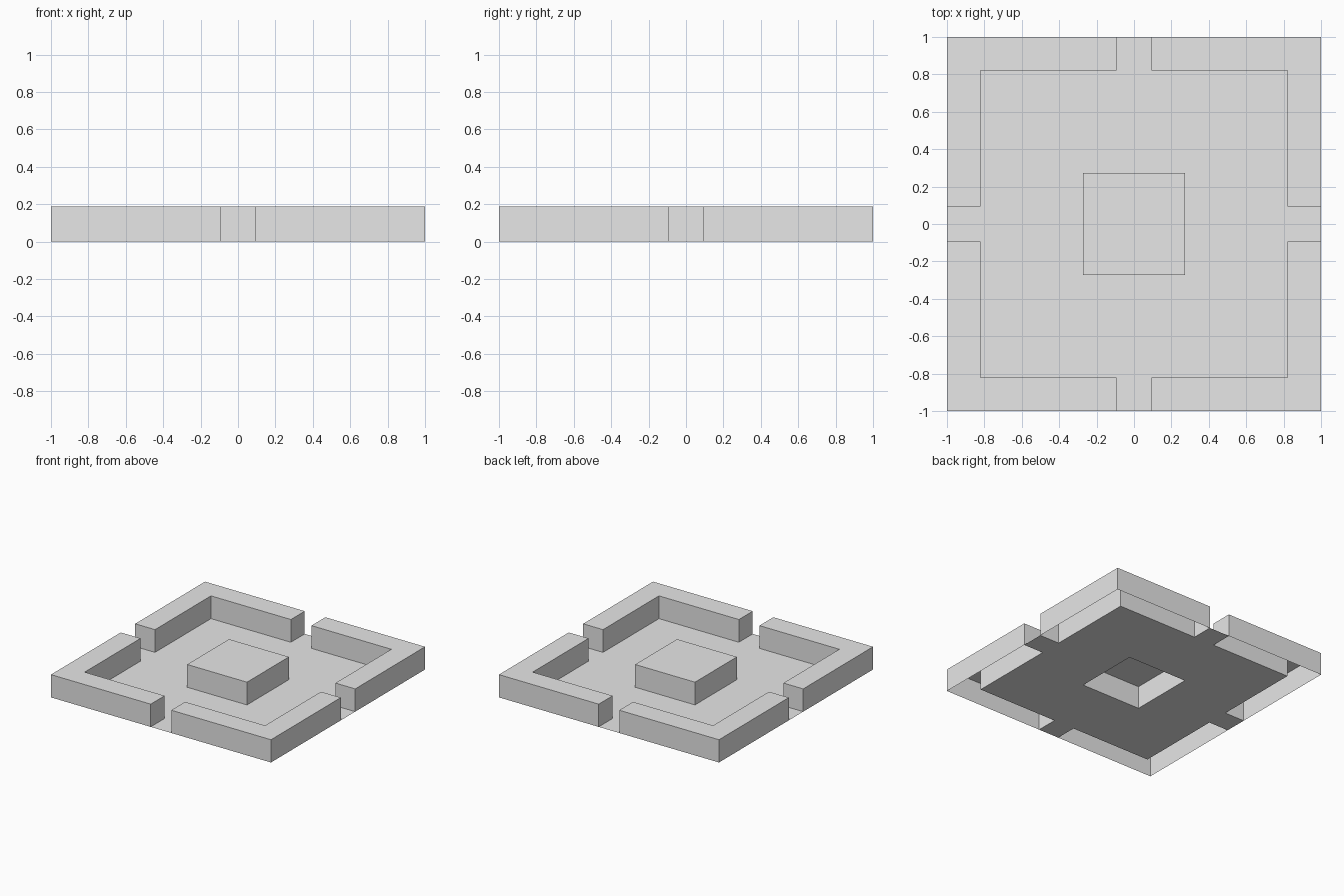
import bpy
import bmesh
from math import pi
from mathutils import Matrix

cube = bpy.data.objects.get("Cube")
if cube:
    bpy.data.objects.remove(cube, do_unlink=True)

HEIGHT = 0.187   # wall and block height
INNER = 0.82     # inside face of the walls
GAP = 0.0935     # half width of the openings
BLOCK = 0.272    # half width of the centre block

grey = bpy.data.materials.new("plain_grey")
grey.use_nodes = True
grey.diffuse_color = (0.8, 0.8, 0.8, 1)
grey.node_tree.nodes["Principled BSDF"].inputs["Base Color"].default_value = (0.8, 0.8, 0.8, 1)


def finish(name, bm):
    mesh = bpy.data.meshes.new(name)
    bm.to_mesh(mesh)
    bm.free()
    mesh.materials.append(grey)
    obj = bpy.data.objects.new(name, mesh)
    bpy.context.collection.objects.link(obj)
    return obj


def open_shell(name, outline, turn=0.0):
    """Sides and top over a counter-clockwise outline, open underneath."""
    bm = bmesh.new()
    low = [bm.verts.new((x, y, 0)) for x, y in outline]
    high = [bm.verts.new((x, y, HEIGHT)) for x, y in outline]
    bm.faces.new(high)
    for i in range(len(outline)):
        j = (i + 1) % len(outline)
        bm.faces.new((low[i], low[j], high[j], high[i]))
    bm.transform(Matrix.Rotation(turn, 4, "Z"))
    return finish(name, bm)


# Four L-shaped corner walls, one per quarter turn
corner = [(1, GAP), (1, 1), (GAP, 1), (GAP, INNER), (INNER, INNER), (INNER, GAP)]
for k, place in enumerate(("back_left", "back_right", "front_right", "front_left")):
    open_shell("corner_wall_" + place, corner, k * pi / 2)

# Centre block
open_shell("centre_block", [(-BLOCK, -BLOCK), (BLOCK, -BLOCK), (BLOCK, BLOCK), (-BLOCK, BLOCK)])

# Floor sheet, left open beneath the walls and the block
cuts = [-1, -INNER, -BLOCK, -GAP, GAP, BLOCK, INNER, 1]
bm = bmesh.new()
grid = [[bm.verts.new((x, y, 0)) for y in cuts] for x in cuts]
for i in range(len(cuts) - 1):
    for j in range(len(cuts) - 1):
        x = abs(cuts[i] + cuts[i + 1]) / 2
        y = abs(cuts[j] + cuts[j + 1]) / 2
        under_wall = max(x, y) > INNER and min(x, y) > GAP
        under_block = max(x, y) < BLOCK
        if not (under_wall or under_block):
            bm.faces.new((grid[i][j], grid[i + 1][j], grid[i + 1][j + 1], grid[i][j + 1]))
bmesh.ops.delete(bm, geom=[v for v in bm.verts if not v.link_faces], context="VERTS")
finish("floor", bm)
